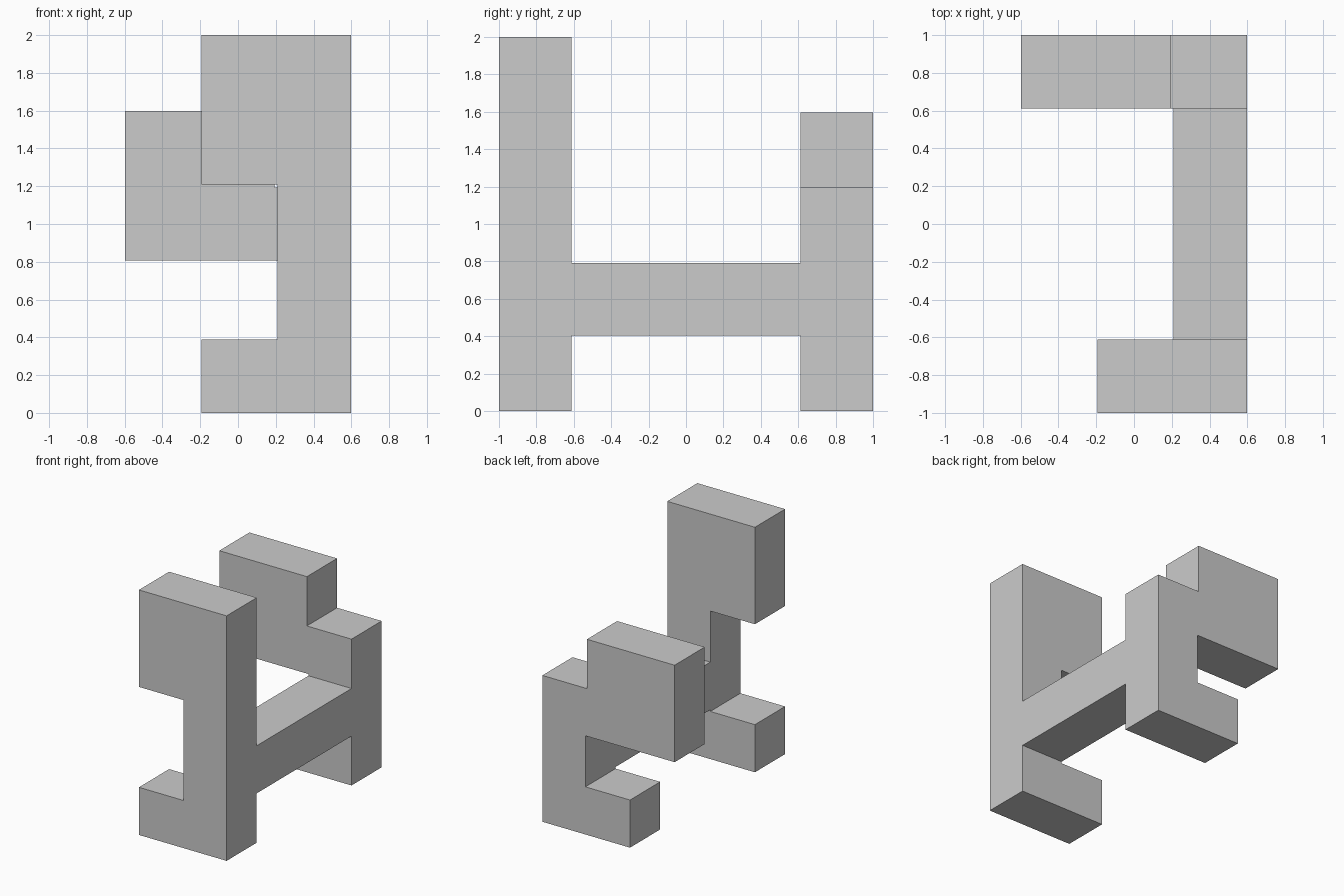
import bpy, bmesh

if "Cube" in bpy.data.objects:
    bpy.data.objects.remove(bpy.data.objects["Cube"])

# Cubic puzzle piece: 5 cells along the long side, with a small clearance gap
GAP = 0.014
P = (2 + GAP) / 5
XO, YO = -(3 * P - GAP) / 2, -1.0


def span(a, b, origin):
    """Cells a..b-1 become a length, trimmed by the clearance at the end."""
    return (origin + a * P, origin + b * P - GAP)


def block(x, z, y):
    return (span(*x, XO), span(*y, YO), span(*z, 0))


FRONT, BACK, ALL = (0, 1), (4, 5), (0, 5)
blocks = [
    # front plate: foot, column, head
    block((1, 3), (0, 1), FRONT),
    block((2, 3), (0, 5), FRONT),
    block((1, 3), (3, 5), FRONT),
    # back plate: foot, column, arm, head
    block((1, 3), (0, 1), BACK),
    block((2, 3), (0, 3), BACK),
    block((0, 3), (2, 3), BACK),
    block((0, 2), (2, 4), BACK),
    # connecting bar
    block((2, 3), (1, 2), ALL),
]

# Merge the blocks into one watertight skin: keep only faces between solid and air
lines = [sorted({round(v, 5) for b in blocks for v in b[a]}) for a in range(3)]


def solid(idx):
    if any(i < 0 or i >= len(lines[a]) - 1 for a, i in enumerate(idx)):
        return False
    mid = [(lines[a][i] + lines[a][i + 1]) / 2 for a, i in enumerate(idx)]
    return any(all(b[a][0] < mid[a] < b[a][1] for a in range(3)) for b in blocks)


bm = bmesh.new()
verts = {}


def vert(key):
    if key not in verts:
        verts[key] = bm.verts.new([lines[a][k] for a, k in enumerate(key)])
    return verts[key]


nx, ny, nz = (len(l) - 1 for l in lines)
for cell in ((i, j, k) for i in range(nx) for j in range(ny) for k in range(nz)):
    if not solid(cell):
        continue
    for axis in range(3):
        u, w = (axis + 1) % 3, (axis + 2) % 3
        for side in (0, 1):
            near = list(cell)
            near[axis] += 2 * side - 1
            if solid(near):
                continue
            loop = []
            for du, dw in ((0, 0), (1, 0), (1, 1), (0, 1)):
                c = list(cell)
                c[axis] += side
                c[u] += du
                c[w] += dw
                loop.append(vert(tuple(c)))
            bm.faces.new(loop if side else loop[::-1])

# Clean flat faces
bmesh.ops.dissolve_limit(bm, angle_limit=0.01, verts=bm.verts[:], edges=bm.edges[:])
bmesh.ops.recalc_face_normals(bm, faces=bm.faces[:])

mesh = bpy.data.meshes.new("puzzle_piece")
bm.to_mesh(mesh)
bm.free()
bpy.context.collection.objects.link(bpy.data.objects.new("puzzle_piece", mesh))
